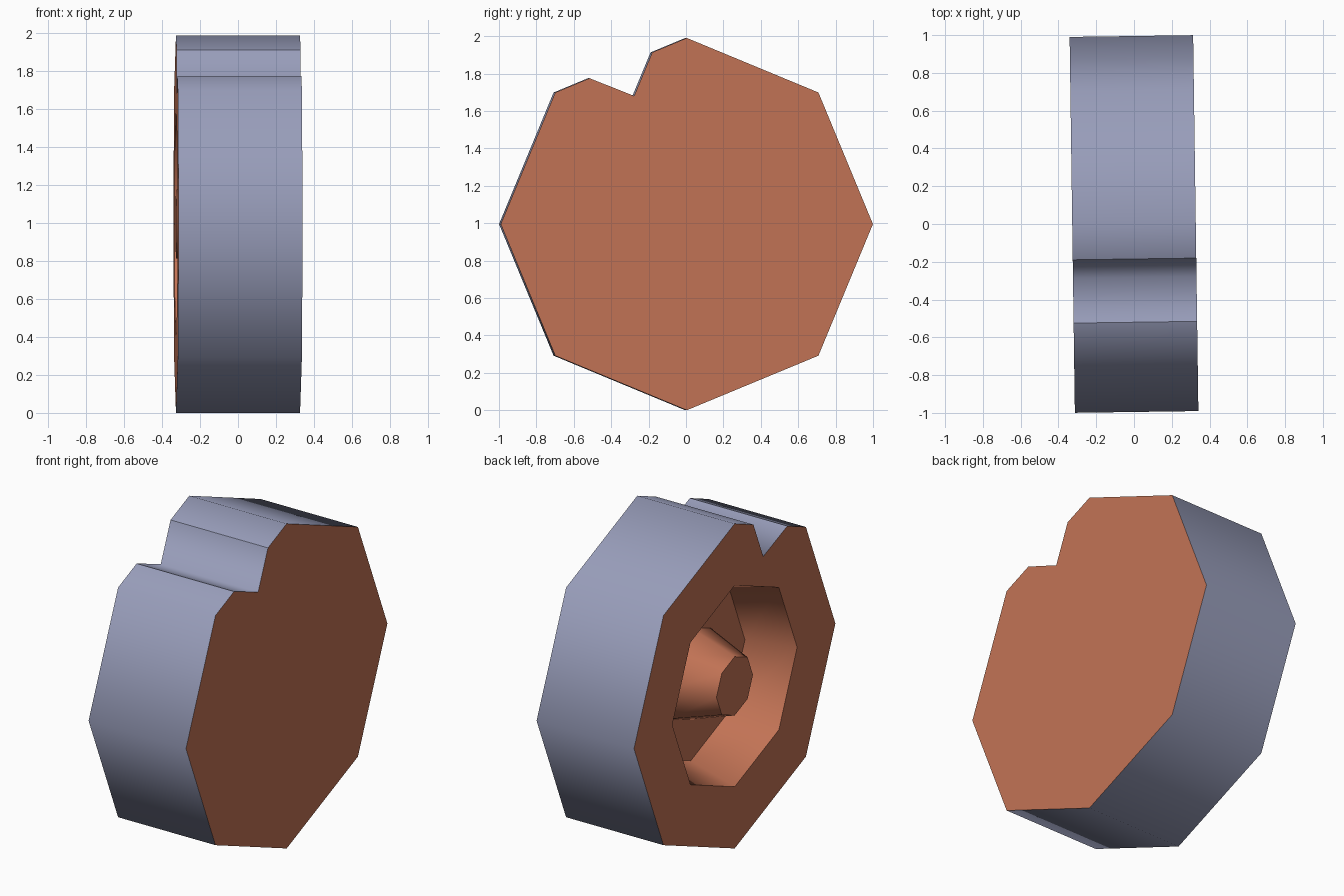
import bpy, bmesh, math
from mathutils import Matrix

if "Cube" in bpy.data.objects:
    bpy.data.objects.remove(bpy.data.objects["Cube"])

R, H = 0.995, 0.327          # wheel radius, half width
FLOOR = -H + 0.295           # depth of the recess floor


def material(name, srgb):
    m = bpy.data.materials.new(name)
    lin = [((c / 255 + 0.055) / 1.055) ** 2.4 for c in srgb]
    m.diffuse_color = (*lin, 1)
    m.use_nodes = True
    m.node_tree.nodes["Principled BSDF"].inputs["Base Color"].default_value = m.diffuse_color
    return m


def octagon(r):
    return [(-r * math.sin(k * math.pi / 4), r * math.cos(k * math.pi / 4)) for k in range(8)]


bm = bmesh.new()


def ring(points, x):
    return [bm.verts.new((x, y, z)) for y, z in points]


def face(verts, mat, smooth):
    f = bm.faces.new(verts)
    f.material_index, f.smooth = mat, smooth


def wall(a, b, mat):
    for i in range(len(a)):
        j = (i + 1) % len(a)
        face((a[i], a[j], b[j], b[i]), mat, True)


# outer tread: octagon with a V notch cut in the first side
outline = octagon(R)
outline[1:1] = [(-0.185, 0.918), (-0.282, 0.685), (-0.52, 0.78)]
back = ring(outline, H)
front = ring(outline, -H)
wall(back, front, 0)
face(back, 1, False)

# open side face, recess and tapered hub
rim = ring(octagon(0.617), -H)
floor = ring(octagon(0.535), FLOOR)
base = ring(octagon(0.283), FLOOR)
tip = ring(octagon(0.18), -H)
face(front[0:5] + [rim[1], rim[0]], 1, False)
for k in range(1, 8):
    n = (k + 1) % 8
    face((front[k + 3], front[0 if n == 0 else n + 3], rim[n], rim[k]), 1, False)
wall(rim, floor, 1)
wall(base, tip, 1)
for k in range(8):
    n = (k + 1) % 8
    face((floor[k], floor[n], base[n], base[k]), 1, False)
face(tip, 1, False)
bmesh.ops.recalc_face_normals(bm, faces=bm.faces)

# sharp edges wherever flat meets round, and at the two notch lips
lips = [{back[i], front[i]} for i in (1, 3)]
for e in bm.edges:
    flat = any(not f.smooth for f in e.link_faces)
    e.smooth = not (flat or set(e.verts) in lips)

# slight turn, then stand on the ground
bm.transform(Matrix.Translation((0, 0, R)) @ Matrix.Rotation(math.radians(0.8), 4, 'Z'))
mesh = bpy.data.meshes.new("wheel")
bm.to_mesh(mesh)
bm.free()
mesh.materials.append(material("blue grey tread", (152, 157, 186)))
mesh.materials.append(material("rust brown hub", (194, 115, 85)))
wheel = bpy.data.objects.new("wheel", mesh)
bpy.context.collection.objects.link(wheel)
